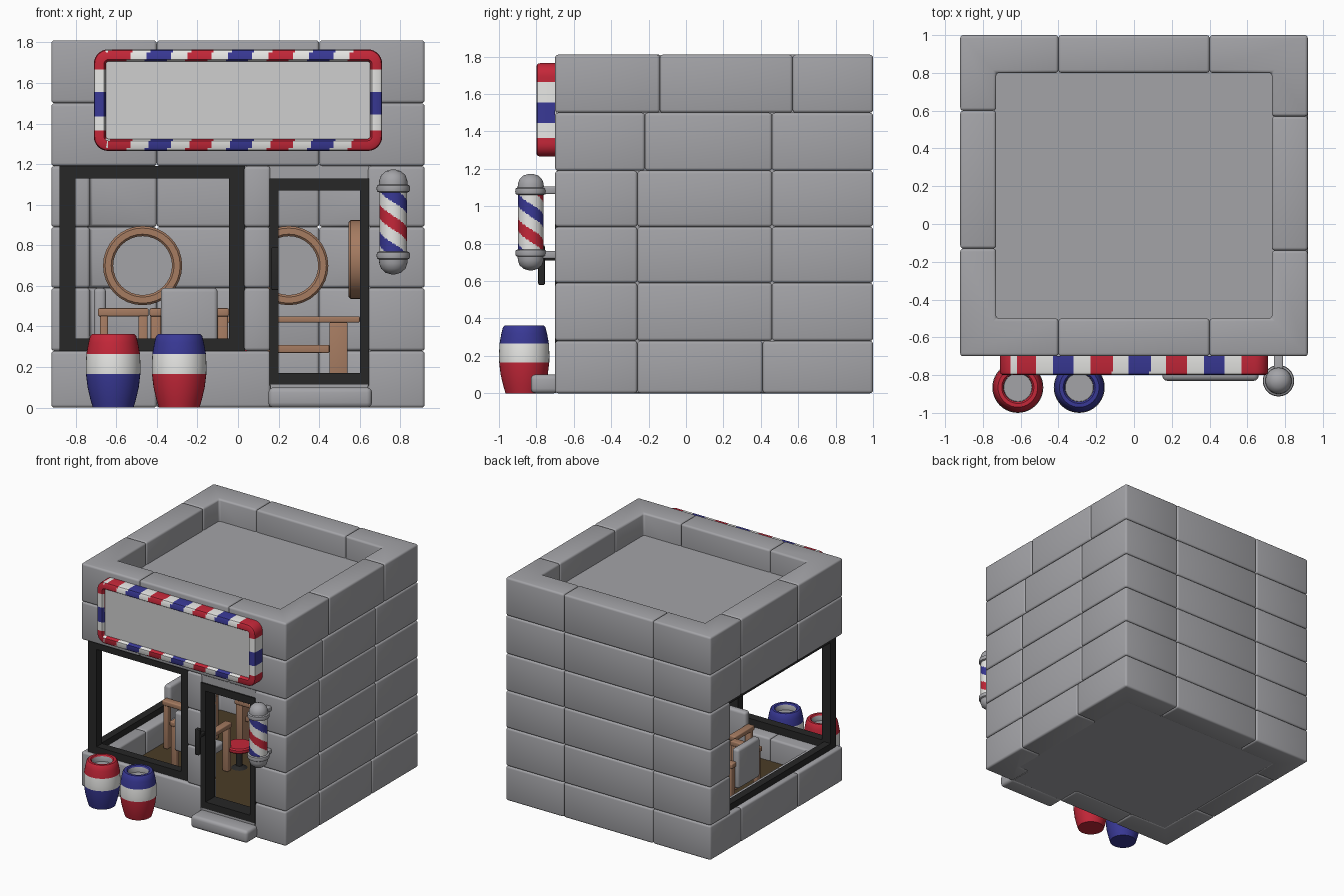
import bpy, bmesh
from math import sin, cos, pi, radians
from mathutils import Vector, Matrix

if "Cube" in bpy.data.objects:
    bpy.data.objects.remove(bpy.data.objects["Cube"])


def material(name, r, g, b):
    m = bpy.data.materials.new(name)
    m.use_nodes = True
    m.diffuse_color = (r, g, b, 1)
    m.node_tree.nodes["Principled BSDF"].inputs["Base Color"].default_value = (r, g, b, 1)
    return m


STONE = material("stone grey", .37, .37, .39)
PANEL = material("panel light grey", .62, .62, .62)
WHITE = material("stripe white", .80, .80, .78)
RED = material("stripe red", .55, .02, .04)
BLUE = material("stripe blue", .04, .04, .30)
BLACK = material("frame black", .02, .02, .02)
WOOD = material("wood tan", .38, .20, .12)
FLOOR = material("floor brown", .07, .045, .02)


def finish(name, bm, mats, rule=None, bevel=0, matrix=None):
    """Turn a bmesh into a shaded object, colouring faces by an optional rule."""
    bmesh.ops.recalc_face_normals(bm, faces=bm.faces)
    if bevel:
        bmesh.ops.bevel(bm, geom=bm.edges[:], offset=bevel, segments=3,
                        profile=.5, affect='EDGES', clamp_overlap=True)
    if rule:
        for f in bm.faces:
            f.material_index = rule(f.calc_center_median())
    if matrix:
        bm.transform(matrix)
    me = bpy.data.meshes.new(name)
    bm.to_mesh(me)
    bm.free()
    for m in mats:
        me.materials.append(m)
    ob = bpy.data.objects.new(name, me)
    bpy.context.collection.objects.link(ob)
    bpy.ops.object.select_all(action='DESELECT')
    ob.select_set(True)
    bpy.context.view_layer.objects.active = ob
    bpy.ops.object.shade_smooth_by_angle(angle=radians(40))
    return ob


def prism(bm, pts, z0, z1):
    rings = [[bm.verts.new((x, y, z)) for x, y in pts] for z in (z0, z1)]
    bm.faces.new(rings[0])
    bm.faces.new(rings[1])
    for i in range(len(pts)):
        j = (i + 1) % len(pts)
        bm.faces.new((rings[0][i], rings[0][j], rings[1][j], rings[1][i]))


def add_box(bm, x0, x1, y0, y1, z0, z1):
    prism(bm, [(x0, y0), (x1, y0), (x1, y1), (x0, y1)], z0, z1)


def boxes(name, mat, dims, bevel=0, matrix=None):
    bm = bmesh.new()
    for d in dims:
        add_box(bm, *d)
    return finish(name, bm, [mat], bevel=bevel, matrix=matrix)


def lathe(name, profile, mats, matrix, rule=None, segs=32, closed=False):
    """Spin (radius, height) points around z; a closed profile makes a ring."""
    bm = bmesh.new()
    rings = [[bm.verts.new((r * cos(2 * pi * k / segs), r * sin(2 * pi * k / segs), z))
              for k in range(segs)] for r, z in profile]
    pairs = list(zip(rings, rings[1:])) + ([(rings[-1], rings[0])] if closed else [])
    for a, b in pairs:
        for k in range(segs):
            n = (k + 1) % segs
            bm.faces.new((a[k], a[n], b[n], b[k]))
    if not closed:
        bm.faces.new(rings[0])
        bm.faces.new(rings[-1])
    return finish(name, bm, mats, rule, matrix=matrix)


at = lambda x, y, z: Matrix.Translation((x, y, z))

# Stone walls: each course has L-shaped corners and straight blocks between
X, YF, YB, TX, TY = .92, -.70, 1.0, .19, .20
LEVELS = [0, .28, .59, .89, 1.19, 1.50, 1.81]
RIGHT_JOINTS = [(-.26, .41), (-.26, .46), (-.26, .46), (-.26, .46), (-.22, .46), (-.14, .57)]


def corner(bm, sx, y, jx, jy, z0, z1):
    x, ix = sx * X, sx * (X - TX)
    iy = y + TY if y < 0 else y - TY
    prism(bm, [(x, y), (jx, y), (jx, iy), (ix, iy), (ix, jy), (x, jy)], z0, z1)


for i, (ja, jb) in enumerate(RIGHT_JOINTS):
    z0, z1 = LEVELS[i], LEVELS[i + 1]
    shop = 1 <= i <= 3
    bm = bmesh.new()
    corner(bm, 1, YB, .40, jb, z0, z1)
    add_box(bm, -.40, .40, YB - TY, YB, z0, z1)
    add_box(bm, X - TX, X, ja, jb, z0, z1)
    corner(bm, 1, YF, .64 if i < 4 else .40, ja, z0, z1)
    corner(bm, -1, YB, -.40, .74 if shop else .60, z0, z1)
    if shop:
        add_box(bm, .03, .16, YF, YF + TY, z0, z1)
    else:
        corner(bm, -1, YF, -.40, -.13, z0, z1)
        add_box(bm, -X, TX - X, -.13, .60, z0, z1)
        add_box(bm, -.40, .16 if i == 0 else .40, YF, YF + TY, z0, z1)
    finish(f"stone_course_{i + 1}", bm, [STONE], bevel=.016)

boxes("roof_slab", STONE, [(-.74, .74, -.52, .82, 1.55, 1.63)])
boxes("inner_right_wall", STONE, [(.60, .74, -.45, .82, .08, 1.56)])
boxes("base_slab", STONE, [(-.74, .74, -.52, .82, .005, .08)])
boxes("floor", FLOOR, [(-.735, .735, -.505, .81, .08, .10)])
boxes("threshold", STONE, [(.16, .64, YF, -.49, .005, .115)])
boxes("door_step", STONE, [(.15, .66, -.83, -.68, 0, .10)], bevel=.025)


# Black frames round the corner window and the door
def frame(x0, x1, z0, z1, y0, y1, w, t):
    return [(x0, x0 + w, y0, y1, z0, z1), (x1 - w, x1, y0, y1, z0, z1),
            (x0 + w, x1 - w, y0, y1, z0, z0 + t), (x0 + w, x1 - w, y0, y1, z1 - t, z1)]


boxes("window_frame", BLACK, frame(-.88, .035, .28, 1.19, -.67, -.60, .08, .06))
boxes("side_window_frame", BLACK, [(-.88, -.82, -.60, .74, .28, .33), (-.88, -.82, -.60, .74, 1.15, 1.19),
                                   (-.88, -.82, .70, .745, .33, 1.15)])
boxes("door_frame", BLACK, frame(.155, .645, .11, 1.13, -.70, -.58, .045, .06))
boxes("door_lintel", STONE, [(.155, .645, -.69, -.52, 1.125, 1.20)])
boxes("door_handle", BLACK, [(.165, .20, -.79, -.755, .58, .79), (.17, .195, -.76, -.68, .71, .74)], bevel=.006)

# Sign: light panel in a rounded, striped border
boxes("sign_panel", PANEL, [(-.66, .66, -.775, -.69, 1.32, 1.72)])
HX, HZ, CZ, RAD, STEP = .71, .25, 1.515, .07, .01
path = []
for q, (sx, sz) in enumerate([(1, 1), (-1, 1), (-1, -1), (1, -1)]):
    c = Vector((sx * (HX - RAD), sz * (HZ - RAD)))
    for k in range(9):
        a = (q + k / 8) * pi / 2
        n = Vector((cos(a), sin(a)))
        path.append((c + n * RAD, n))
    count = int(2 * ((HX if q % 2 == 0 else HZ) - RAD) / STEP)
    run = Vector((-n.y, n.x))
    path += [(c + n * RAD + run * STEP * k, n) for k in range(1, count)]
SECTION = [(-.06, -.70), (-.06, -.785), (-.05, -.80), (-.015, -.80), (-.004, -.793), (0, -.78), (0, -.70)]
bm = bmesh.new()
loops = [[bm.verts.new((p.x + n.x * o, y, CZ + p.y + n.y * o)) for o, y in SECTION] for p, n in path]
for a, b in zip(loops, loops[1:] + loops[:1]):
    for k in range(len(SECTION) - 1):
        bm.faces.new((a[k], a[k + 1], b[k + 1], b[k]))


def border_colour(c):
    h = c.z - CZ
    if abs(c.x) > .65:
        return 1 if abs(h) > .15 else 2 if abs(h + .02) < .055 else 0
    q = ((c.x - .6 * (abs(h) - .22) * (1 if h > 0 else -1) + .645) / .4) % 1
    return 1 if q < .28 else 2 if .5 < q < .78 else 0


finish("sign_border", bm, [WHITE, RED, BLUE], border_colour)

# Striped wall pole with rounded end caps
PX, PY = .765, -.83
spiral = lambda c: (0, 1, 0, 2)[int(((c.z / .27 + Vector((c.x, c.y)).angle_signed(Vector((0, -1)))
                                     / (2 * pi)) % 1) * 4)]
lathe("striped_pole", [(.068, .76 + .31 * k / 50) for k in range(51)], [WHITE, RED, BLUE],
      at(PX, PY, 0), spiral, segs=64)
CAP = [(.068, 0), (.08, .005), (.083, .02), (.08, .035), (.07, .04), (.069, .06), (.06, .085), (.038, .105), (.01, .113)]
lathe("pole_top_cap", CAP, [STONE], at(PX, PY, 1.06))
lathe("pole_bottom_cap", CAP, [STONE], at(PX, PY, .77) @ Matrix.Rotation(pi, 4, 'X'))
boxes("pole_brackets", STONE, [(PX - .025, PX + .025, PY, -.69, z, z + .04) for z in (.72, 1.065)], bevel=.008)

# Painted barrels with hollow tops
BARREL = [(.10, 0), (.112, .04), (.126, .10), (.134, .165), (.135, .20), (.132, .265), (.122, .32), (.114, .352),
          (.105, .362), (.085, .362), (.076, .352), (.074, .31)]
for name, x, low, high in (("left_barrel", -.615, BLUE, RED), ("right_barrel", -.29, RED, BLUE)):
    lathe(name, BARREL, [low, WHITE, high, STONE], at(x, -.865, 0),
          lambda c: 3 if c.z > .305 and c.xy.length < .076 else 0 if c.z < .16 else 1 if c.z < .265 else 2, segs=40)

# Round wall mirrors with wooden rims
RIM = [(.145, 0), (.145, .045), (.155, .055), (.185, .055), (.195, .045), (.195, 0)]
for name, m in (("back_mirror_1", at(-.47, .80, .70) @ Matrix.Rotation(pi / 2, 4, 'X')),
                ("back_mirror_2", at(.25, .80, .70) @ Matrix.Rotation(pi / 2, 4, 'X')),
                ("side_mirror", at(.60, .25, .73) @ Matrix.Rotation(-pi / 2, 4, 'Y'))):
    lathe(name + "_rim", RIM, [WOOD], m, closed=True)
    lathe(name + "_glass", [(.15, .002), (.15, .012)], [STONE], m)

# Chairs, facing local +y, with wooden arms
for name, m in (("chair_1", at(-.68, .20, 0) @ Matrix.Rotation(-pi / 2, 4, 'Z')), ("chair_2", at(-.24, -.25, 0))):
    boxes(name + "_cushions", STONE, [(-.14, .14, -.03, .03, .27, .59), (-.13, .13, .02, .24, .25, .32)],
          bevel=.02, matrix=m)
    arms = []
    for s in (-.165, .165):
        arms += [(s - .03, s + .03, -.01, .24, .45, .49), (s - .025, s + .025, .19, .235, .10, .46),
                 (s - .025, s + .025, 0, .04, .10, .46)]
    boxes(name + "_arms", WOOD, arms, bevel=.008, matrix=m)

# Wooden counter at the back and a red stool
boxes("counter", WOOD, [(-.30, .60, .38, .78, .42, .45), (.45, .54, .40, .76, .10, .42),
                        (-.30, .45, .44, .76, .27, .31), (-.30, -.24, .40, .76, .10, .42)], bevel=.006)
lathe("stool_seat", [(.09, .25), (.10, .26), (.10, .28), (.09, .29)], [RED], at(-.03, .06, 0))
lathe("stool_leg", [(.06, .10), (.025, .12), (.025, .25)], [BLACK], at(-.03, .06, 0))
